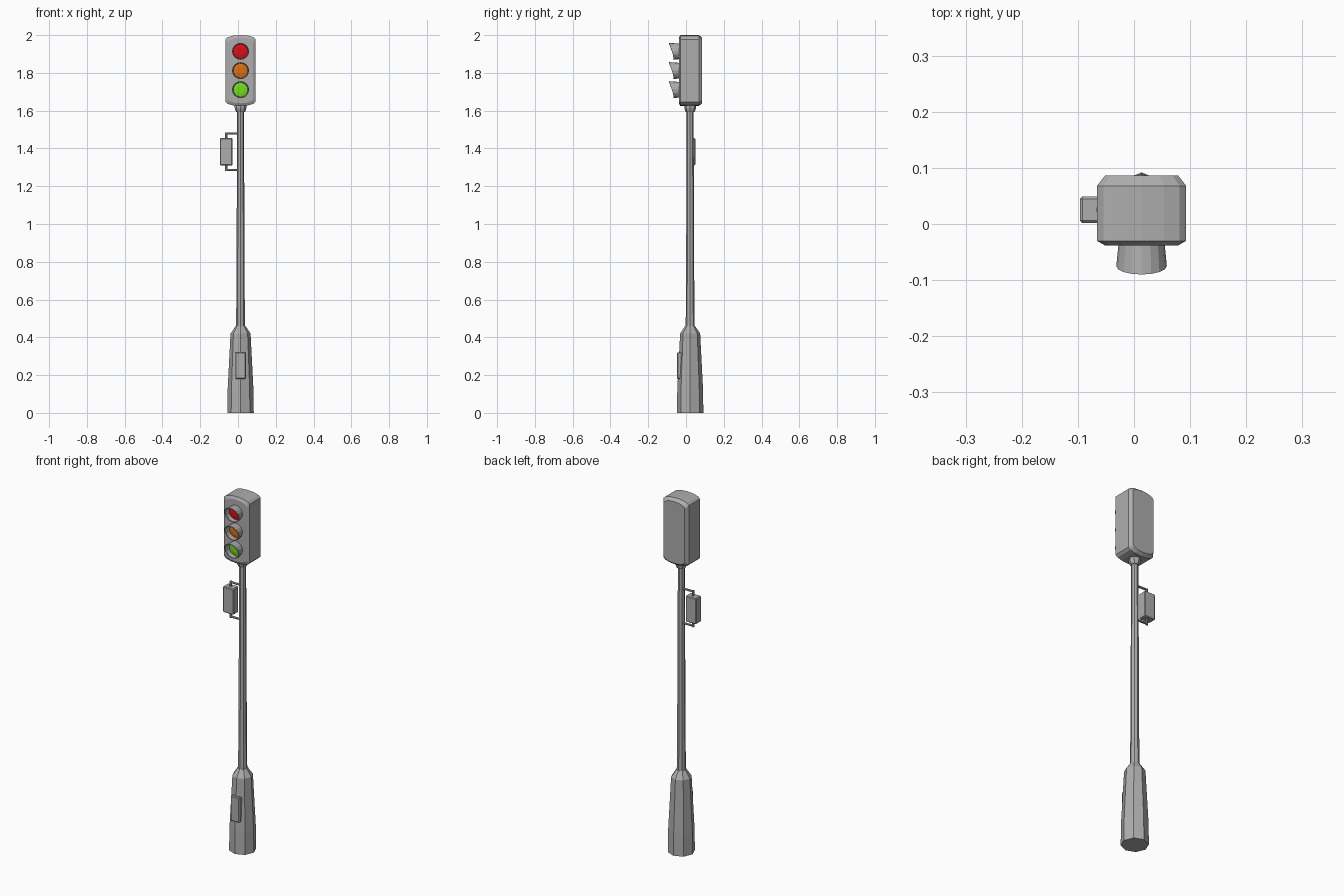
import bpy, bmesh, math
from mathutils import Vector

if "Cube" in bpy.data.objects:
    bpy.data.objects.remove(bpy.data.objects["Cube"])

CX, CY = 0.0135, 0.022   # axis of the post


def mat(name, rgb):
    m = bpy.data.materials.new(name)
    m.diffuse_color = (*rgb, 1)
    m.use_nodes = True
    m.node_tree.nodes["Principled BSDF"].inputs["Base Color"].default_value = m.diffuse_color
    return m


grey = mat("grey_metal", (0.42, 0.42, 0.42))
red = mat("red_lens", (0.75, 0.004, 0.008))
amber = mat("amber_lens", (0.75, 0.16, 0.005))
green = mat("green_lens", (0.16, 0.75, 0.01))


def loft(name, rings, material=grey, cap=True, close=False):
    """Skin a list of equal-length rings of points."""
    bm = bmesh.new()
    vs = [[bm.verts.new(p) for p in r] for r in rings]
    n = len(rings[0])
    pairs = list(zip(vs, vs[1:])) + ([(vs[-1], vs[0])] if close else [])
    for a, b in pairs:
        for i in range(n):
            j = (i + 1) % n
            bm.faces.new((a[i], a[j], b[j], b[i]))
    if cap and not close:
        bm.faces.new(vs[0])
        bm.faces.new(vs[-1])
    bmesh.ops.recalc_face_normals(bm, faces=bm.faces)
    me = bpy.data.meshes.new(name)
    bm.to_mesh(me)
    bm.free()
    me.materials.append(material)
    ob = bpy.data.objects.new(name, me)
    bpy.context.collection.objects.link(ob)
    return ob


def turned(name, profile, sides=8):
    """Faceted column around the post axis from (radius, z) pairs."""
    ang = [2 * math.pi * i / sides for i in range(sides)]
    return loft(name, [[(CX + r * math.cos(a), CY + r * math.sin(a), z) for a in ang]
                       for r, z in profile])


def box(name, lo, hi, bevel=0):
    (x0, y0, z0), (x1, y1, z1) = lo, hi
    ob = loft(name, [[(x0, y0, z), (x1, y0, z), (x1, y1, z), (x0, y1, z)] for z in (z0, z1)])
    if bevel:
        b = ob.modifiers.new("chamfer", "BEVEL")
        b.width, b.segments = bevel, 1
    return ob


def rod(name, a, b, r=0.006, sides=8):
    a, b = Vector(a), Vector(b)
    q = (b - a).to_track_quat('Z', 'Y')
    ring = [q @ Vector((r * math.cos(t), r * math.sin(t), 0))
            for t in (2 * math.pi * i / sides for i in range(sides))]
    return loft(name, [[p + v for v in ring] for p in (a, b)])


# Post: wide base, shoulder, slim tapering pole, collar under the head
turned("base", [(0.07, 0), (0.068, 0.13), (0.053, 0.42), (0.026, 0.46)])
turned("pole", [(0.024, 0.45), (0.022, 0.62), (0.018, 1.61)])
turned("collar", [(0.022, 1.592), (0.027, 1.6), (0.031, 1.615), (0.031, 1.635)])
box("access_door", (CX - 0.028, -0.047, 0.18), (CX + 0.028, 0.0, 0.32), 0.004)

# Signal head: arched outline with chamfered front and back
ZC = 1.8125


def outline(y, inset):
    w, h = 0.0795 - inset, 0.1875 - inset
    top = [(w, h - 0.022), (w * 0.85, h - 0.011), (w * 0.5, h - 0.003), (0, h)]
    top += [(-x, z) for x, z in top[-2::-1]]
    pts = top + [(-x, -z) for x, z in top]
    return [(CX + x, y, ZC + z) for x, z in pts]


loft("signal_head", [outline(-0.038, 0.014), outline(-0.030, 0),
                     outline(0.068, 0), outline(0.086, 0.014)])

# Lamps: hooded ring with a coloured lens inside
N = 16
ANG = [2 * math.pi * i / N for i in range(N)]
for name, z, m in (("red", 1.914, red), ("amber", 1.812, amber), ("green", 1.711, green)):
    def ring(r, y, hood=0.0):
        return [(CX + r * math.cos(a), y - hood * min(1, max(0, 0.35 + 0.65 * math.sin(a))),
                 z + r * math.sin(a)) for a in ANG]
    loft(name + "_hood", [ring(0.041, -0.034), ring(0.045, -0.067, 0.023),
                          ring(0.0405, -0.067, 0.023), ring(0.038, -0.034)], close=True)
    loft(name + "_lens", [ring(0.0395, -0.036), ring(0.0395, -0.042), ring(0.02, -0.046)], m)

# Control box hung on two bent brackets
box("control_box", (-0.096, 0.002, 1.31), (-0.03, 0.049, 1.455), 0.004)
BX, BY = -0.062, 0.0255
for name, z0, z1 in (("upper", 1.45, 1.479), ("lower", 1.315, 1.286)):
    s = 0.006 if z1 > z0 else -0.006
    rod(name + "_bracket_stem", (BX, BY, z0), (BX, BY, z1 + s))
    rod(name + "_bracket_arm", (BX, BY, z1), (CX, BY, z1))
